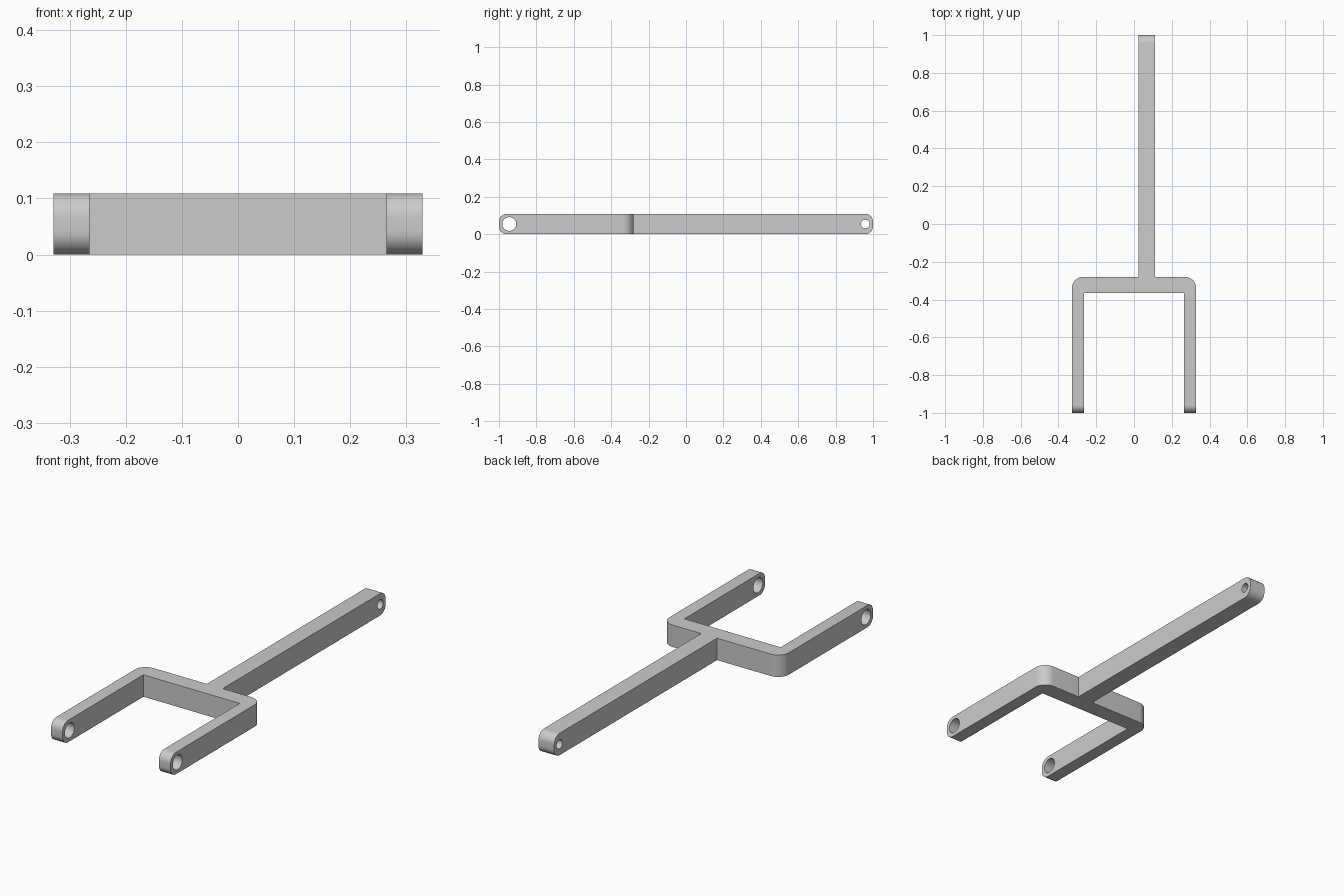
import bpy, bmesh, math

cube = bpy.data.objects.get("Cube")
if cube:
    bpy.data.objects.remove(cube, do_unlink=True)

HEIGHT = 0.109
OUTER, INNER = 0.329, 0.265        # fork arm sides
BACK, FRONT = -0.28, -0.365        # crossbar faces
BAR_L, BAR_R = 0.025, 0.112        # offset handle bar sides

grey = bpy.data.materials.new("plain_grey")
grey.use_nodes = True
colour = (0.6, 0.6, 0.6, 1)
grey.diffuse_color = colour
grey.node_tree.nodes["Principled BSDF"].inputs["Base Color"].default_value = colour

# Plan outline of the fork and handle bar
plan = [(-OUTER, -1), (-INNER, -1), (-INNER, FRONT), (INNER, FRONT),
        (INNER, -1), (OUTER, -1), (OUTER, BACK), (BAR_R, BACK),
        (BAR_R, 1), (BAR_L, 1), (BAR_L, BACK), (-OUTER, BACK)]
bm = bmesh.new()
base = bm.faces.new([bm.verts.new((x, y, 0)) for x, y in plan])
top = bmesh.ops.extrude_face_region(bm, geom=[base])["geom"]
bmesh.ops.translate(bm, vec=(0, 0, HEIGHT),
                    verts=[v for v in top if isinstance(v, bmesh.types.BMVert)])
bmesh.ops.recalc_face_normals(bm, faces=bm.faces)


def round_edges(rule, radius):
    edges = [e for e in bm.edges if rule(*[v.co for v in e.verts])]
    bmesh.ops.bevel(bm, geom=edges, offset=radius, segments=10,
                    profile=0.5, affect='EDGES')


def upright_at(x, y):
    return lambda a, b: all(abs(abs(p.x) - x) < 1e-4 and abs(p.y - y) < 1e-4
                            for p in (a, b))


# Rounded crossbar corners, then rounded arm and bar tips
round_edges(upright_at(OUTER, BACK), 0.06)
round_edges(upright_at(INNER, FRONT), 0.065)
round_edges(lambda a, b: abs(a.y) > 0.999 and abs(b.y) > 0.999
            and abs(a.z - b.z) < 1e-4, 0.042)

mesh = bpy.data.meshes.new("fork_lever")
bm.to_mesh(mesh)
bm.free()
mesh.materials.append(grey)
lever = bpy.data.objects.new("fork_lever", mesh)
bpy.context.collection.objects.link(lever)
bpy.context.view_layer.objects.active = lever


# Cross holes through the tips
def drill(name, y, radius):
    bpy.ops.mesh.primitive_cylinder_add(
        vertices=40, radius=radius, depth=1,
        location=(0, y, HEIGHT / 2), rotation=(0, math.pi / 2, 0))
    cutter = bpy.context.object
    cutter.name = name
    cutter.data.materials.append(grey)
    bpy.context.view_layer.objects.active = lever
    mod = lever.modifiers.new(name, 'BOOLEAN')
    mod.operation = 'DIFFERENCE'
    mod.solver = 'EXACT'
    mod.object = cutter
    bpy.ops.object.modifier_apply(modifier=mod.name)
    bpy.data.objects.remove(cutter, do_unlink=True)


drill("arm_hole_cutter", -0.945, 0.037)
drill("bar_hole_cutter", 0.958, 0.023)

bpy.ops.object.select_all(action='DESELECT')
lever.select_set(True)
bpy.context.view_layer.objects.active = lever
bpy.ops.object.shade_smooth_by_angle(angle=math.radians(30))
